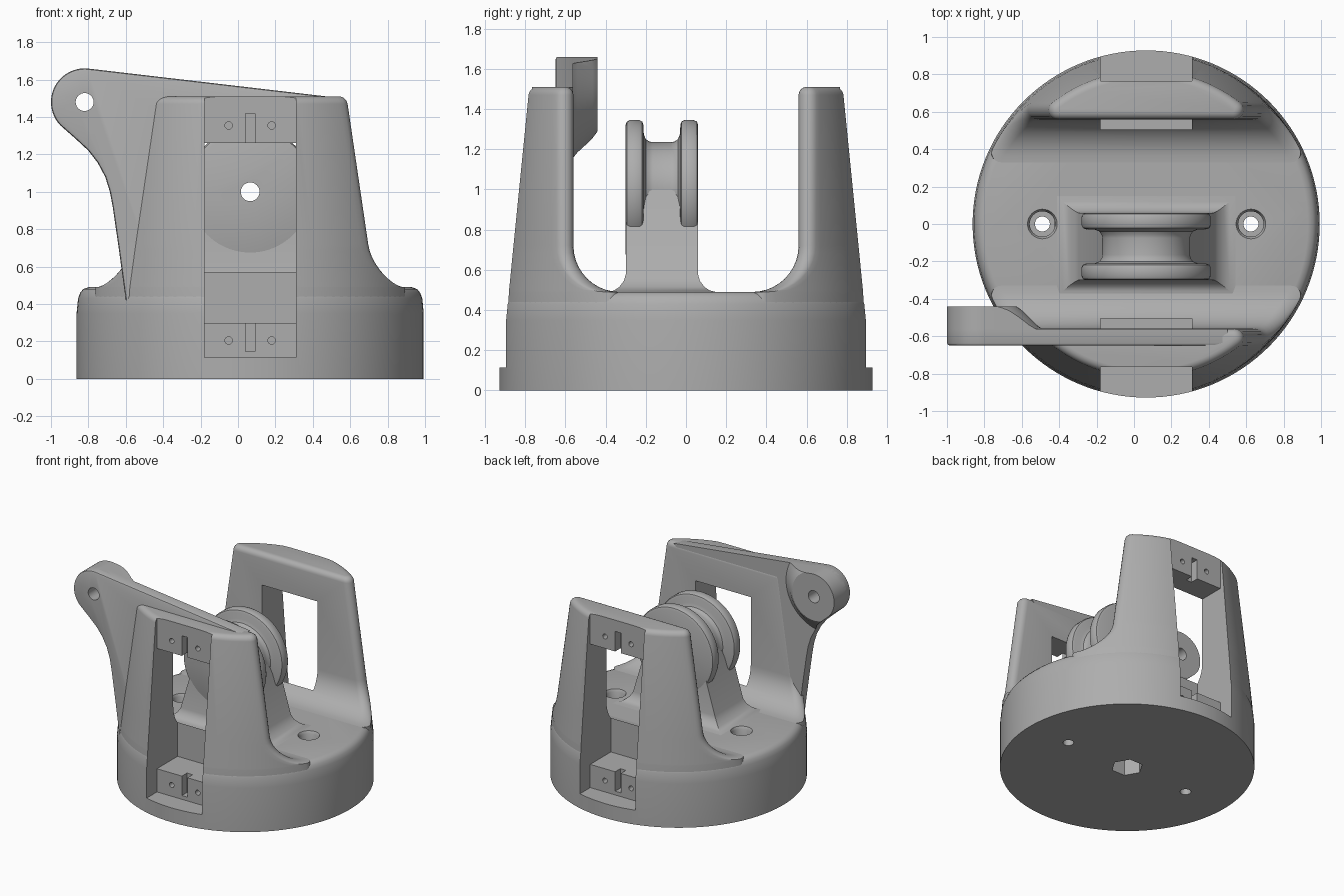
import bpy, bmesh
from math import pi, sin, cos, sqrt, atan2, radians

default = bpy.data.objects.get("Cube")
if default:
    bpy.data.objects.remove(default, do_unlink=True)

grey = bpy.data.materials.new("plain_grey")
grey.use_nodes = True
grey.diffuse_color = (0.42, 0.42, 0.42, 1)
grey.node_tree.nodes["Principled BSDF"].inputs["Base Color"].default_value = (0.42, 0.42, 0.42, 1)

AXIS_X = 0.065      # centre line of the base, towers and pulley
AXLE_Z = 1.0
HUB_X, HUB_Z, HUB_R = -0.82, 1.48, 0.18
WALL, FLOOR, FILLET = 0.56, 0.49, 0.23
TOP = 1.51


def loft(name, rings):
    """Closed solid through rings that have equal point counts."""
    bm = bmesh.new()
    loops = [[bm.verts.new(p) for p in ring] for ring in rings]
    n = len(loops[0])
    for a, b in zip(loops, loops[1:]):
        for i in range(n):
            j = (i + 1) % n
            bm.faces.new((a[i], a[j], b[j], b[i]))
    bm.faces.new(loops[0])
    bm.faces.new(loops[-1])
    bmesh.ops.recalc_face_normals(bm, faces=bm.faces)
    mesh = bpy.data.meshes.new(name)
    bm.to_mesh(mesh)
    bm.free()
    mesh.materials.append(grey)
    obj = bpy.data.objects.new(name, mesh)
    bpy.context.collection.objects.link(obj)
    return obj


def lathe_z(name, x, y, profile, n=32):
    return loft(name, [[(x + r * cos(2 * pi * i / n), y + r * sin(2 * pi * i / n), z)
                        for i in range(n)] for r, z in profile])


def lathe_y(name, x, z, profile, n=32):
    return loft(name, [[(x + r * cos(2 * pi * i / n), y, z + r * sin(2 * pi * i / n))
                        for i in range(n)] for r, y in profile])


def rect(x0, x1, y0, y1, z):
    return [(x0, y0, z), (x1, y0, z), (x1, y1, z), (x0, y1, z)]


def box(name, x0, x1, y0, y1, z0, z1):
    return loft(name, [rect(x0, x1, y0, y1, z0), rect(x0, x1, y0, y1, z1)])


def boolean(obj, tools, operation="DIFFERENCE"):
    bpy.context.view_layer.objects.active = obj
    for tool in tools:
        mod = obj.modifiers.new("cut", "BOOLEAN")
        mod.operation = operation
        mod.solver = "EXACT"
        mod.object = tool
        bpy.ops.object.modifier_apply(modifier=mod.name)


def outer_radius(z):
    return 0.928 - max(0, z - 0.35) * 0.0957


# Round base with a softened rim
base = lathe_z("base", AXIS_X, 0, [
    (0.928, 0), (0.928, 0.35), (outer_radius(0.43), 0.43), (0.909, 0.46),
    (0.893, 0.48), (0.865, FLOOR)], 128)


# Towers: circular segments with rounded corners, lofted upward
def tower_ring(side, z, wall, inset=0.0):
    radius, wall, r = outer_radius(z) - inset, wall + inset, 0.05 - inset
    cy = wall + r
    cx = sqrt((radius - r) ** 2 - cy ** 2)
    a = atan2(cy, cx)
    half = []
    for i in range(7):
        t = -pi / 2 + (a + pi / 2) * i / 6
        half.append((cx + r * cos(t), cy + r * sin(t)))
    arc = [a + (pi - 2 * a) * i / 40 for i in range(1, 40)]
    pts = half + [(radius * cos(t), radius * sin(t)) for t in arc]
    pts += [(-x, y) for x, y in reversed(half)]
    return [(AXIS_X + x, side * y, z) for x, y in pts]


def tower(name, side):
    rings = [tower_ring(side, 0.43, WALL - FILLET, 0.003)]
    for i in range(11):
        t = pi / 2 * i / 10
        rings.append(tower_ring(side, FLOOR + FILLET * (1 - cos(t)),
                                WALL - FILLET * (1 - sin(t))))
    for i in range(6):
        t = pi / 2 * i / 5
        rings.append(tower_ring(side, TOP - 0.04 * (1 - sin(t)), WALL, 0.04 * (1 - cos(t))))
    return loft(name, rings)


front_tower = tower("front_tower", -1)
back_tower = tower("back_tower", 1)

# Side lever growing out of the front tower
outline = [(0.5, 1.507), (0.35, 1.31), (-0.2, 1.31), (-0.25, 0.6), (-0.4, 0.42),
           (-0.60, 0.42), (-0.638, 0.70), (-0.67, 0.92), (-0.685, 1.0), (-0.71, 1.08),
           (-0.75, 1.155), (-0.80, 1.22), (-0.87, 1.285)]
for i in range(29):
    t = radians(224 - 141 * i / 28)
    outline.append((HUB_X + HUB_R * cos(t), HUB_Z + HUB_R * sin(t)))


def outline_at(y):
    return [(x, y, z) for x, z in outline]


lever = loft("lever", [outline_at(-0.65), outline_at(-0.562)])
bm = bmesh.new()
bm.from_mesh(lever.data)
rim = [e for e in bm.edges if all(v.co.y < -0.64 and (v.co.x < -0.5 or v.co.z > 1.4)
                                  for v in e.verts)]
bmesh.ops.bevel(bm, geom=rim, offset=0.015, segments=2, profile=0.5, affect="EDGES")
bm.to_mesh(lever.data)
bm.free()

# Flared boss behind the lever eye, trimmed to the lever outline
lever_boss = lathe_y("lever_boss", HUB_X, HUB_Z,
                     [(0.33, -0.60), (0.33, -0.562), (0.30, -0.54), (0.225, -0.465),
                      (0.205, -0.45), (0.19, -0.44)], 64)
trim = loft("boss_trim", [outline_at(-0.64), outline_at(-0.40)])
boolean(lever_boss, [trim], "INTERSECT")

# Pulley with two flanges and a groove
mid = -0.12
half_profile = [(0.322, 0.18), (0.338, 0.174), (0.345, 0.158), (0.345, 0.112),
                (0.338, 0.098), (0.322, 0.092), (0.275, 0.09), (0.25, 0.08),
                (0.238, 0.062), (0.235, 0.045)]
pulley = lathe_y("pulley", AXIS_X, AXLE_Z,
                 [(r, mid - y) for r, y in half_profile]
                 + [(r, mid + y) for r, y in reversed(half_profile)], 80)

# Tapered pedestal with a filleted foot
rings = []
for z, flare in ((0.45, 0.09), (0.49, 0.09), (0.497, 0.06), (0.515, 0.033),
                 (0.545, 0.01), (0.58, 0), (AXLE_Z, 0)):
    hx = 0.235 + (AXLE_Z - z) * 0.30 + flare
    rings.append(rect(AXIS_X - hx, AXIS_X + hx, mid - 0.179 - flare, mid + 0.179 + flare, z))
pedestal = loft("pedestal", rings)

# Cutters: tower recesses, windows, grooves and pilot holes
cutters = []
for side, body in ((-1, front_tower), (1, back_tower)):
    def span(near, far=1.1):
        return sorted((side * near, side * far))
    recess = box("recess_cutter", -0.18, 0.31, *span(0.765), 0.115, 1.7)
    window = box("window_cutter", -0.18, 0.31, *span(0.505), 0.30, 1.26)
    low = [recess, window, box("groove_cutter", 0.04, 0.09, *span(0.70), 0.145, 0.32)]
    high = [recess, window, box("groove_cutter", 0.04, 0.09, *span(0.70), 1.24, 1.42)]
    for x in (-0.05, 0.18):
        for z, group in ((0.205, low), (1.355, high)):
            group.append(lathe_y("pilot_cutter", x, z, [(0.02, y) for y in span(0.67)], 16))
    boolean(base, low)
    boolean(body, high)
    cutters += low + high[2:]

# Cutters: counterbored screw holes and hexagonal socket under the base
floor_cuts = [lathe_z("screw_cutter", x, 0, [(0.04, -0.1), (0.04, 0.33), (0.068, 0.33),
                                            (0.068, 0.47), (0.085, 0.50), (0.085, 0.6)])
              for x in (-0.49, 0.625)]
floor_cuts.append(lathe_z("hex_cutter", AXIS_X, 0, [(0.117, -0.1), (0.117, 0.3)], 6))
boolean(base, floor_cuts)

# Cutters: axle bore and lever eye
axle = lathe_y("axle_cutter", AXIS_X, AXLE_Z, [(0.05, -0.45), (0.05, 0.3)])
eye = lathe_y("eye_cutter", HUB_X, HUB_Z, [(0.048, -0.8), (0.048, -0.3)])
for part in (pulley, pedestal):
    boolean(part, [axle])
for part in (lever, lever_boss):
    boolean(part, [eye])

for cutter in set(cutters + floor_cuts + [axle, eye, trim]):
    bpy.data.objects.remove(cutter, do_unlink=True)

# Smooth shading with sharp edges kept
for part in (base, front_tower, back_tower, lever, lever_boss, pulley, pedestal):
    bpy.ops.object.select_all(action="DESELECT")
    part.select_set(True)
    bpy.context.view_layer.objects.active = part
    bpy.ops.object.shade_smooth_by_angle(angle=radians(32))
